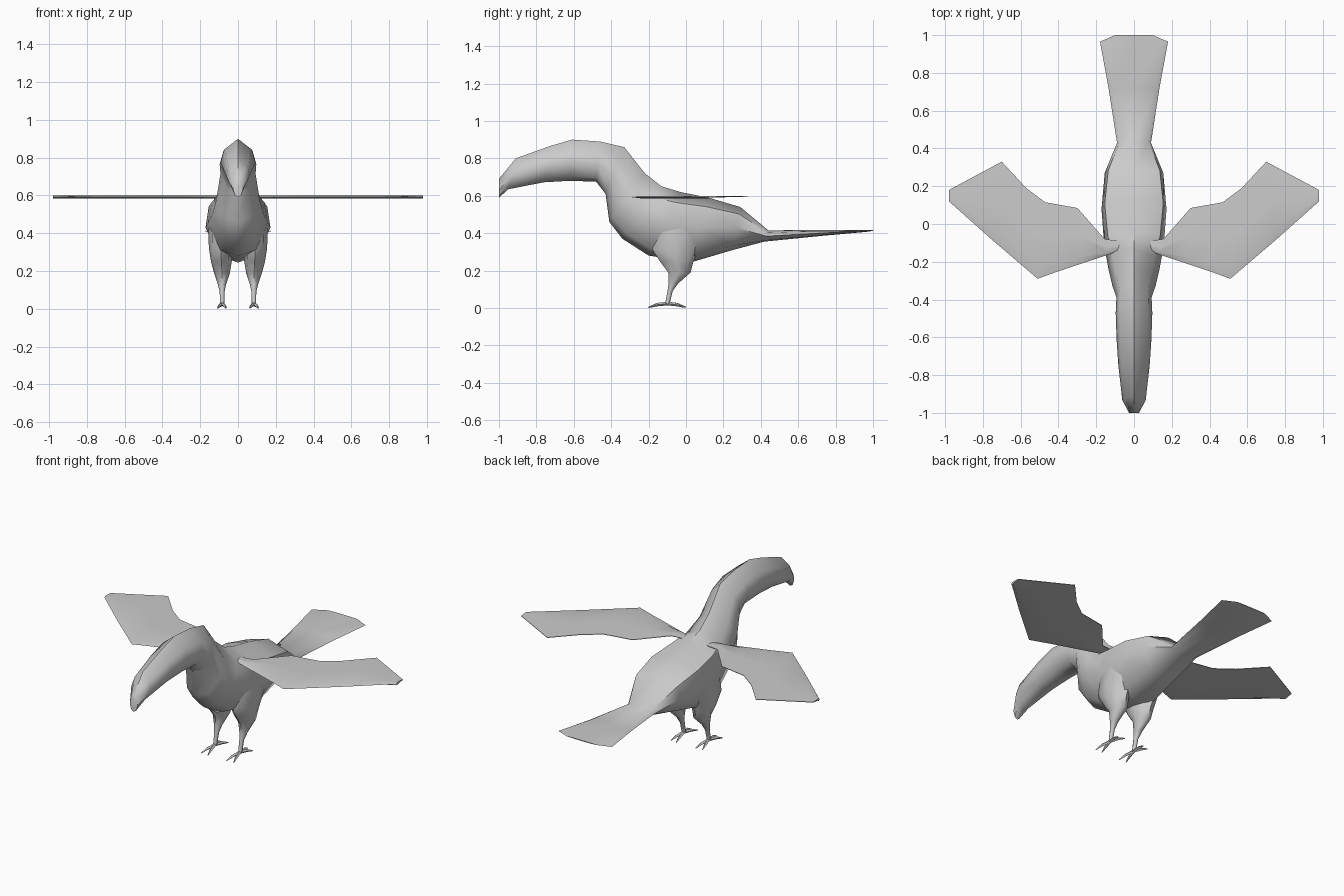
import bpy, bmesh, math
from mathutils import Vector

if "Cube" in bpy.data.objects:
    bpy.data.objects.remove(bpy.data.objects["Cube"])

grey = bpy.data.materials.new("plain grey")
grey.diffuse_color = (0.6, 0.6, 0.6, 1)
grey.use_nodes = True
grey.node_tree.nodes["Principled BSDF"].inputs["Base Color"].default_value = grey.diffuse_color


def loft(name, rings, angle=50):
    """Skin a list of closed rings and cap both ends."""
    bm = bmesh.new()
    rows = [[bm.verts.new(p) for p in ring] for ring in rings]
    n = len(rows[0])
    for a, b in zip(rows, rows[1:]):
        for i in range(n):
            j = (i + 1) % n
            bm.faces.new((a[i], a[j], b[j], b[i]))
    bm.faces.new(rows[0])
    bm.faces.new(rows[-1])
    bmesh.ops.recalc_face_normals(bm, faces=bm.faces)
    mesh = bpy.data.meshes.new(name)
    bm.to_mesh(mesh)
    bm.free()
    mesh.materials.append(grey)
    obj = bpy.data.objects.new(name, mesh)
    bpy.context.collection.objects.link(obj)
    bpy.ops.object.select_all(action='DESELECT')
    obj.select_set(True)
    bpy.context.view_layer.objects.active = obj
    bpy.ops.object.shade_smooth_by_angle(angle=math.radians(angle))
    return obj


def body_ring(ty, tz, by, bz, w, box):
    """Eight-sided section between a top and a bottom point; box squares the back."""
    half = [(0, 1), (0.8 + 0.1 * box, 0.74 + 0.12 * box),
            (1, 0.42 + 0.12 * box), (0.6, 0.1), (0, 0)]
    pts = half + [(-x, t) for x, t in half[3:0:-1]]
    return [(x * w, by + (ty - by) * t, bz + (tz - bz) * t) for x, t in pts]


# Body: beak tip, beak, head, neck, trunk, fanned tail
loft("body", [body_ring(*r) for r in [
    (-1.00, .69, -1.00, .59, .026, 0),
    (-.91, .80, -.95, .635, .062, 0),
    (-.73, .865, -.76, .672, .083, 0),
    (-.61, .90, -.62, .68, .092, 0),
    (-.46, .89, -.48, .675, .097, 0),
    (-.33, .86, -.43, .61, .093, 0),
    (-.22, .72, -.41, .46, .115, .2),
    (-.13, .65, -.34, .37, .135, .5),
    (-.03, .62, -.20, .28, .158, .8),
    (.12, .59, .03, .245, .172, 1),
    (.29, .54, .25, .31, .155, .8),
    (.44, .415, .42, .355, .09, .5),
    (.72, .417, .72, .385, .135, .5),
    (.965, .417, .965, .407, .18, .5),
    (1.0, .417, 1.0, .412, .10, .5)]])


# Wings: thin plates swept along leading and trailing edges
def wing_ring(s, lx, ly, tx, ty):
    section = [(0, .592), (.12, .6), (.5, .6), (1, .597), (1, .594), (.5, .591), (.12, .585)]
    return [(s * (lx + (tx - lx) * t), ly + (ty - ly) * t, z) for t, z in section]


WING = [(.07, -.14, .07, -.09), (.13, -.16, .155, -.08), (.28, -.21, .30, .085),
        (.40, -.25, .47, .115), (.51, -.29, .57, .19), (.75, -.085, .70, .33),
        (.98, .12, .98, .18)]


# Legs: thigh narrowing to a thin shank
def leg_ring(s, z, y, ry, x, rx):
    return [(s * (x + rx * math.cos(k * math.pi / 4)),
             y + ry * math.sin(k * math.pi / 4), z) for k in range(8)]


LEG = [(.46, .0, .16, .085, .075), (.32, -.055, .13, .092, .062),
       (.25, -.05, .09, .088, .055), (.19, -.035, .06, .085, .042),
       (.13, -.068, .025, .085, .022), (.09, -.085, .014, .084, .013),
       (.02, -.10, .012, .084, .011)]


# Toes: small arched spikes, two forward and two back
def toe_rings(s, ex, ey):
    start, end = Vector((.084, -.1, .024)), Vector((ex, ey, .004))
    rings = []
    for t, r in ((0, .010), (.55, .009), (1, .003)):
        c = start.lerp(end, t)
        c.z += .005 * math.sin(math.pi * t)
        rings.append([(s * (c.x + dx * r), c.y, c.z + dz * r)
                      for dx, dz in ((1, 0), (0, 1), (-1, 0), (0, -1))])
    return rings


for s, side in ((1, "left"), (-1, "right")):
    loft(side + "_wing", [wing_ring(s, *r) for r in WING], 60)
    loft(side + "_leg", [leg_ring(s, *r) for r in LEG])
    for i, (ex, ey) in enumerate([(.062, -.2), (.108, -.195), (.065, .0), (.105, -.01)]):
        loft(f"{side}_toe_{i + 1}", toe_rings(s, ex, ey))
